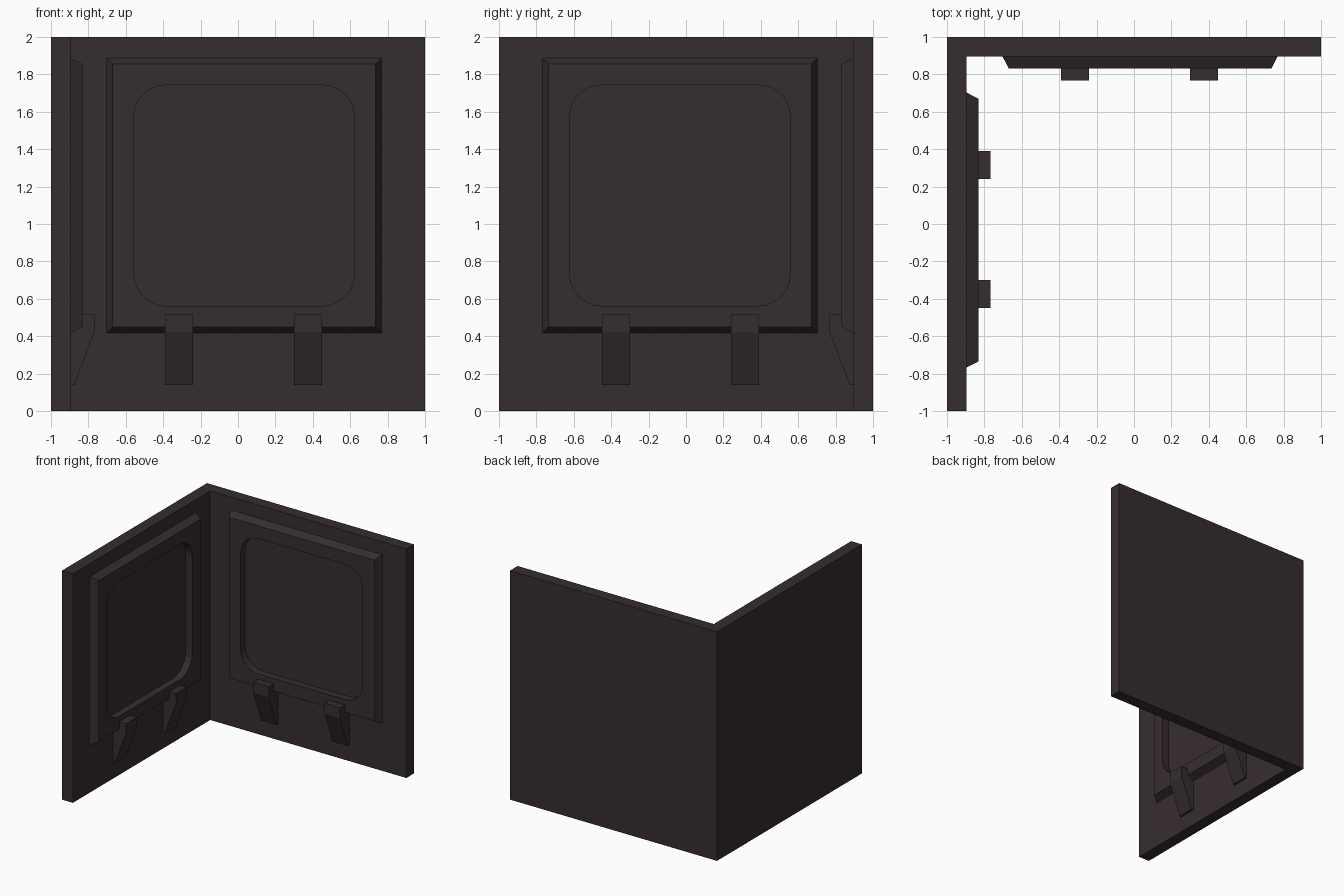
import bpy, bmesh, math
from mathutils import Vector

if "Cube" in bpy.data.objects:
    bpy.data.objects.remove(bpy.data.objects["Cube"])

# One dark brown colour for the whole corner
brown = bpy.data.materials.new("dark_brown")
brown.diffuse_color = (0.037, 0.026, 0.027, 1)
brown.use_nodes = True
brown.node_tree.nodes["Principled BSDF"].inputs["Base Color"].default_value = brown.diffuse_color


def on_back(p):
    return Vector(p)


def on_left(p):
    # mirror across the corner diagonal
    return Vector((-p[1], -p[0], p[2]))


def finish(name, bm):
    bmesh.ops.recalc_face_normals(bm, faces=bm.faces)
    me = bpy.data.meshes.new(name)
    bm.to_mesh(me)
    bm.free()
    me.materials.append(brown)
    ob = bpy.data.objects.new(name, me)
    bpy.context.collection.objects.link(ob)
    return ob


def prism(name, points, offset, place=on_back):
    bm = bmesh.new()
    a = [bm.verts.new(place(p)) for p in points]
    b = [bm.verts.new(place(Vector(p) + Vector(offset))) for p in points]
    n = len(a)
    bm.faces.new(a)
    bm.faces.new(b[::-1])
    for i in range(n):
        j = (i + 1) % n
        bm.faces.new((a[i], a[j], b[j], b[i]))
    return finish(name, bm)


def rect(x0, x1, z0, z1, y, steps, r=0.0):
    # rectangle loop, optionally with rounded corners, steps + 1 points per corner
    pts = []
    for k, (cx, cz) in enumerate([(x1 - r, z1 - r), (x0 + r, z1 - r),
                                  (x0 + r, z0 + r), (x1 - r, z0 + r)]):
        for s in range(steps + 1):
            t = math.pi / 2 * (k + s / steps) if steps else 0
            pts.append((cx + r * math.cos(t), y, cz + r * math.sin(t)))
    return pts


def panel(name, place):
    # bevelled frame with a rounded opening down to the wall
    bm = bmesh.new()
    steps = 6
    def loop(pts):
        return [bm.verts.new(place(p)) for p in pts]
    base = loop(rect(-0.705, 0.77, 0.415, 1.89, 0.9, 0))
    front = loop(rect(-0.67, 0.735, 0.45, 1.855, 0.832, 0))
    rim = loop(rect(-0.557, 0.622, 0.562, 1.743, 0.832, steps, 0.17))
    floor = loop(rect(-0.557, 0.622, 0.562, 1.743, 0.899, steps, 0.17))
    n = len(rim)
    for i in range(4):
        j = (i + 1) % 4
        bm.faces.new((base[i], base[j], front[j], front[i]))
        # front face: corner fan, then the straight strip to the next corner
        c = i * (steps + 1)
        for s in range(steps):
            bm.faces.new((front[i], rim[c + s], rim[c + s + 1]))
        bm.faces.new((front[i], rim[c + steps], rim[(c + steps + 1) % n], front[j]))
    for i in range(n):
        j = (i + 1) % n
        bm.faces.new((rim[i], rim[j], floor[j], floor[i]))
    bm.faces.new(floor)
    bm.faces.new(base)
    return finish(name, bm)


# L-shaped corner wall
prism("corner_wall", [(-1, -1, 0), (-0.895, -1, 0), (-0.895, 0.895, 0),
                      (1, 0.895, 0), (1, 1, 0), (-1, 1, 0)], (0, 0, 2))

# Panel and two brackets on each wall
bracket = [(0.832, 0.515), (0.768, 0.515), (0.768, 0.42), (0.875, 0.14),
           (0.896, 0.14), (0.896, 0.417), (0.832, 0.45)]
for side, place in (("back", on_back), ("left", on_left)):
    panel(side + "_panel", place)
    for i, x in enumerate((-0.39, 0.30)):
        prism(f"{side}_bracket_{i + 1}", [(x, y, z) for y, z in bracket],
              (0.15, 0, 0), place)
